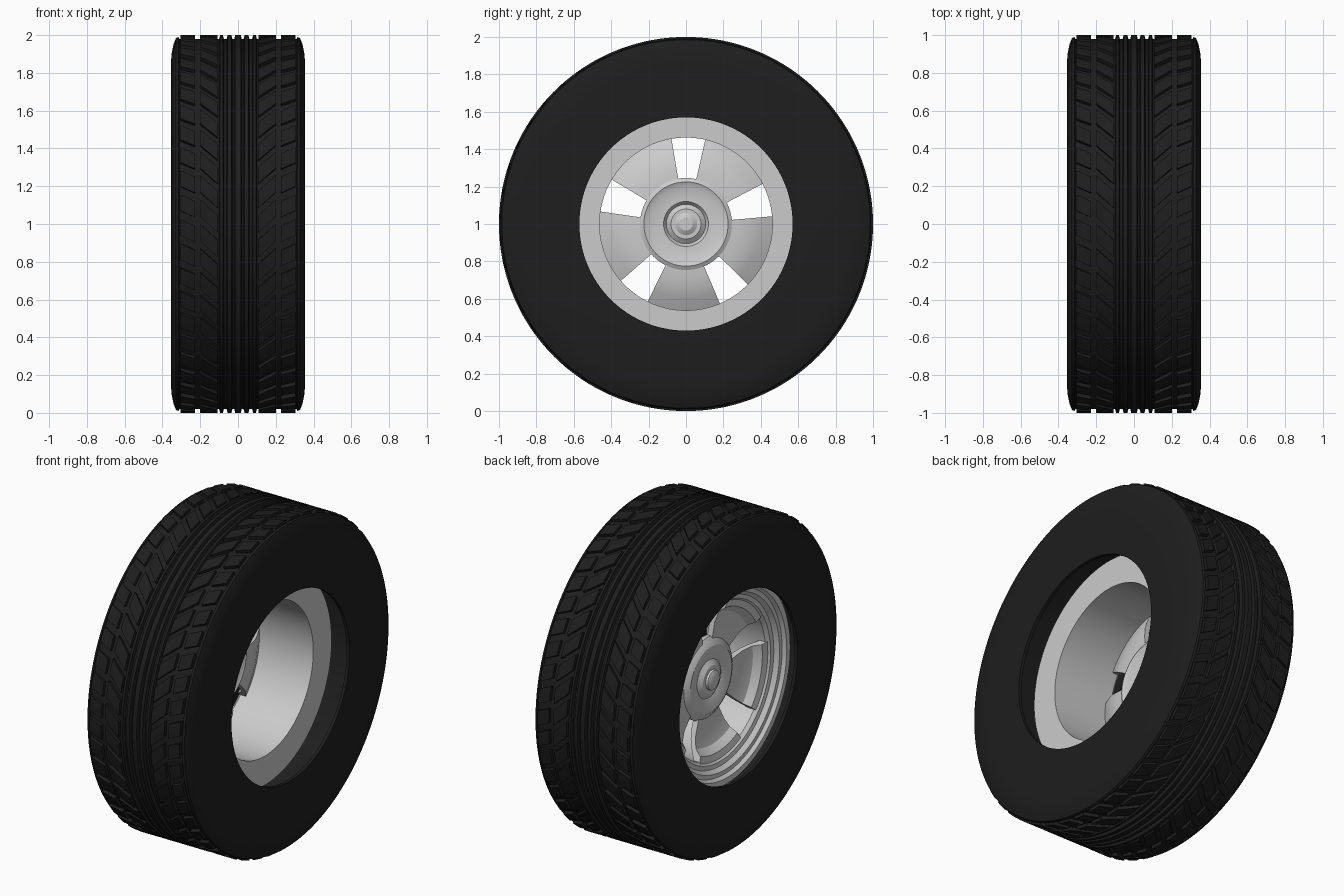
import bpy, bmesh
from math import sin, cos, pi, radians, degrees

if "Cube" in bpy.data.objects:
    bpy.data.objects.remove(bpy.data.objects["Cube"])

rubber = bpy.data.materials.new("black_rubber")
rubber.diffuse_color = (0.013, 0.013, 0.013, 1)
rubber.use_nodes = True
rubber.node_tree.nodes["Principled BSDF"].inputs["Base Color"].default_value = rubber.diffuse_color


def pt(x, r, a):
    """Point on the wheel: axis along x, hub centre at z = 1."""
    return (x, r * cos(a), 1 + r * sin(a))


def finish(name, bm, mat=None, angle=30):
    bmesh.ops.remove_doubles(bm, verts=bm.verts, dist=1e-5)
    bmesh.ops.recalc_face_normals(bm, faces=bm.faces)
    me = bpy.data.meshes.new(name)
    bm.to_mesh(me)
    bm.free()
    ob = bpy.data.objects.new(name, me)
    bpy.context.collection.objects.link(ob)
    if mat:
        me.materials.append(mat)
    bpy.ops.object.select_all(action='DESELECT')
    ob.select_set(True)
    bpy.context.view_layer.objects.active = ob
    bpy.ops.object.shade_smooth_by_angle(angle=radians(angle))
    return ob


def lathe(bm, profile, segs, a0=0.0, a1=2 * pi):
    """Turn a closed (x, r) profile; a partial turn gets end caps."""
    full = a1 - a0 > 6.28
    rings = []
    for i in range(segs if full else segs + 1):
        a = a0 + (a1 - a0) * i / segs
        rings.append([bm.verts.new(pt(x, r, a)) for x, r in profile])
    n = len(profile)
    for i in range(segs):
        p, q = rings[i], rings[(i + 1) % len(rings)]
        for j in range(n):
            k = (j + 1) % n
            bm.faces.new((p[j], p[k], q[k], q[j]))
    if not full:
        bm.faces.new(rings[0])
        bm.faces.new(rings[-1])


# Tyre carcass: half profile outside and inside, mirrored, with centre ribs
outer = [(0.015, 1.0), (0.02, 0.98), (0.03, 0.98), (0.035, 1.0), (0.055, 1.0),
         (0.06, 0.98), (0.075, 0.98), (0.08, 1.0), (0.095, 1.0), (0.1, 0.98),
         (0.31, 0.98), (0.315, 0.99), (0.328, 0.985), (0.342, 0.95),
         (0.352, 0.90), (0.355, 0.85), (0.355, 0.57)]
inner = [(0.335, 0.57), (0.335, 0.85), (0.31, 0.93), (0.28, 0.95)]
half = outer + inner
bm = bmesh.new()
lathe(bm, half + [(-x, r) for x, r in reversed(half)], 128)
finish("tyre", bm, rubber)

# Tread blocks: slanted, mirrored left and right
bm = bmesh.new()
COUNT = 48
pitch = 2 * pi / COUNT


def block(x0, x1, a, width, slant):
    cols = []
    for i in range(4):
        t = width * (i / 3 - 0.5)
        cols.append([bm.verts.new(pt(x, r, a + t + s)) for x, r, s in
                     ((x0, 0.97, 0), (x0, 1.0, 0), (x1, 1.0, -slant), (x1, 0.97, -slant))])
    for p, q in zip(cols, cols[1:]):
        for j in range(4):
            k = (j + 1) % 4
            bm.faces.new((p[j], p[k], q[k], q[j]))
    bm.faces.new(cols[0])
    bm.faces.new(cols[-1])


for i in range(COUNT):
    for side in (-1, 1):
        block(side * 0.108, side * 0.2, i * pitch, pitch * 0.7, 0.085)
        block(side * 0.228, side * 0.305, (i + 0.4) * pitch, pitch * 0.66, 0.035)
finish("tread_blocks", bm, rubber)

# Rim barrel: wide flat flange inboard (+x), stepped lip outboard (-x)
bm = bmesh.new()
lathe(bm, [(0.185, 0.462), (0.185, 0.64), (0.165, 0.64), (0.15, 0.5),
           (-0.2, 0.5), (-0.24, 0.62), (-0.27, 0.62), (-0.285, 0.6),
           (-0.285, 0.565), (-0.265, 0.55), (-0.265, 0.525), (-0.24, 0.505),
           (-0.235, 0.48), (-0.215, 0.462)], 96)
finish("rim_barrel", bm)

# Five wide dished spokes, leaving narrow windows between them
spoke = [(-0.225, 0.475), (-0.215, 0.43), (-0.175, 0.395), (-0.155, 0.33),
         (-0.15, 0.235), (-0.115, 0.235), (-0.118, 0.29), (-0.128, 0.35),
         (-0.145, 0.395), (-0.185, 0.475)]
for i in range(5):
    mid = 52.4 + 72 * i
    bm = bmesh.new()
    lathe(bm, spoke, 14, radians(mid - 24.7), radians(mid + 24.7))
    finish("spoke_%d" % (i + 1), bm)

# Hub with stepped cap on both faces
bm = bmesh.new()
lathe(bm, [(-0.2, 0), (-0.2, 0.035), (-0.188, 0.058), (-0.175, 0.06),
           (-0.175, 0.085), (-0.155, 0.115), (-0.16, 0.125), (-0.17, 0.2),
           (-0.16, 0.22), (-0.14, 0.246), (-0.112, 0.246), (-0.1, 0.225),
           (-0.115, 0.195), (-0.115, 0.12), (-0.135, 0.105), (-0.115, 0.08),
           (-0.115, 0.06), (-0.1, 0.035), (-0.1, 0)], 64)
finish("hub", bm)
